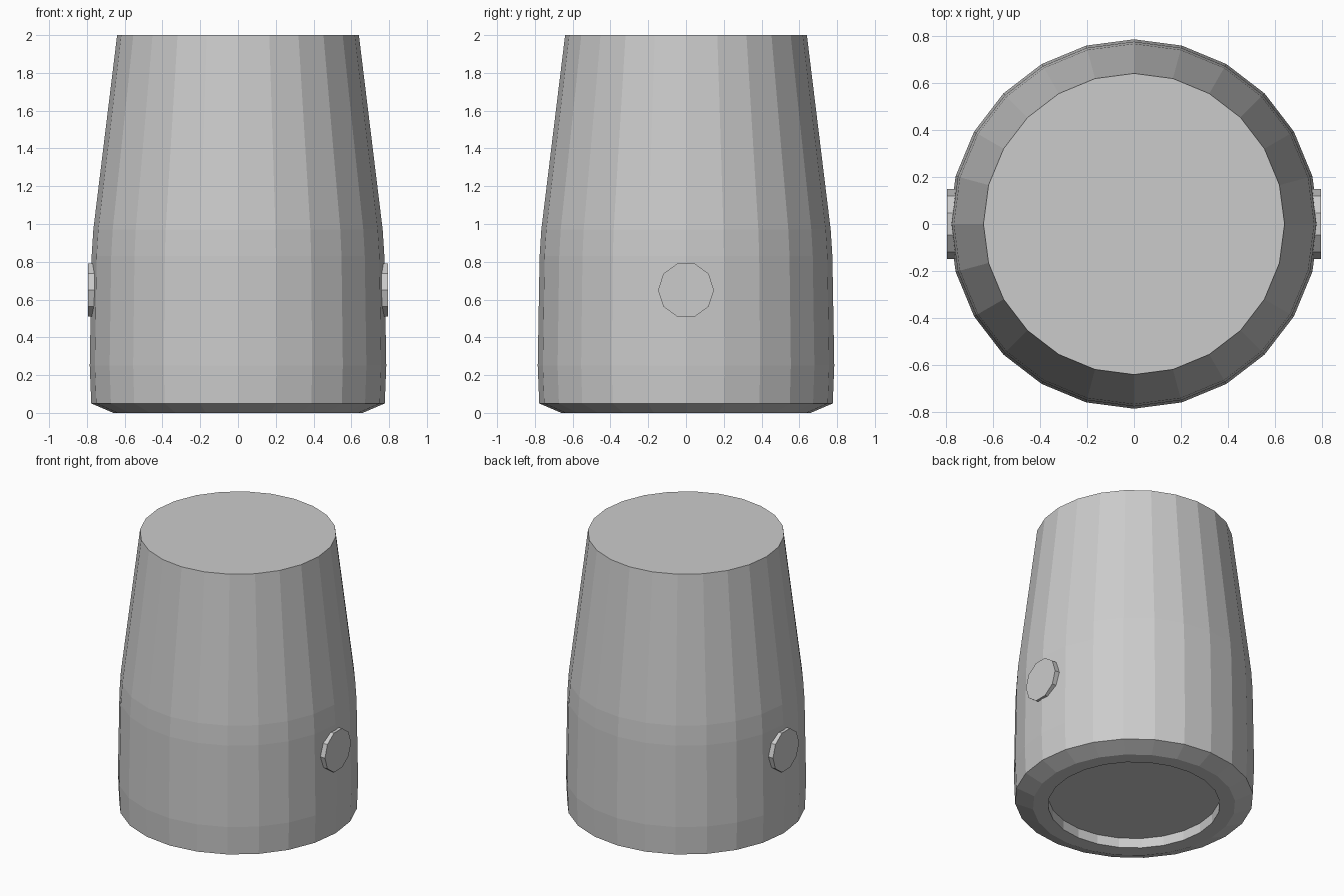
import bpy, bmesh
from math import cos, sin, pi

if "Cube" in bpy.data.objects:
    bpy.data.objects.remove(bpy.data.objects["Cube"])


def make_object(name, rings, sides, place):
    """Skin a stack of (radius, height) rings and cap both ends."""
    bm = bmesh.new()
    loops = []
    for r, h in rings:
        loops.append([bm.verts.new(place(r * cos(2 * pi * i / sides),
                                         r * sin(2 * pi * i / sides), h))
                      for i in range(sides)])
    for a, b in zip(loops, loops[1:]):
        for i in range(sides):
            j = (i + 1) % sides
            bm.faces.new((a[i], a[j], b[j], b[i]))
    bm.faces.new(loops[0])
    bm.faces.new(loops[-1])
    bmesh.ops.recalc_face_normals(bm, faces=bm.faces)
    mesh = bpy.data.meshes.new(name)
    bm.to_mesh(mesh)
    bm.free()
    ob = bpy.data.objects.new(name, mesh)
    bpy.context.collection.objects.link(ob)
    return ob


# Tapered body: recessed underside, chamfered foot, flat top
body_profile = [(0.56, 0.07), (0.56, 0.0), (0.66, 0.0), (0.777, 0.05),
                (0.785, 0.25), (0.775, 0.83), (0.766, 0.97), (0.64, 2.0)]
make_object("body", body_profile, 24, lambda x, y, h: (x, y, h))

# Round side studs, ten-sided discs facing left and right
for name, side in (("stud_right", 1), ("stud_left", -1)):
    make_object(name, [(0.148, 0.70), (0.148, 0.795)], 10,
                lambda y, z, h, s=side: (s * h, y, 0.65 + z))
